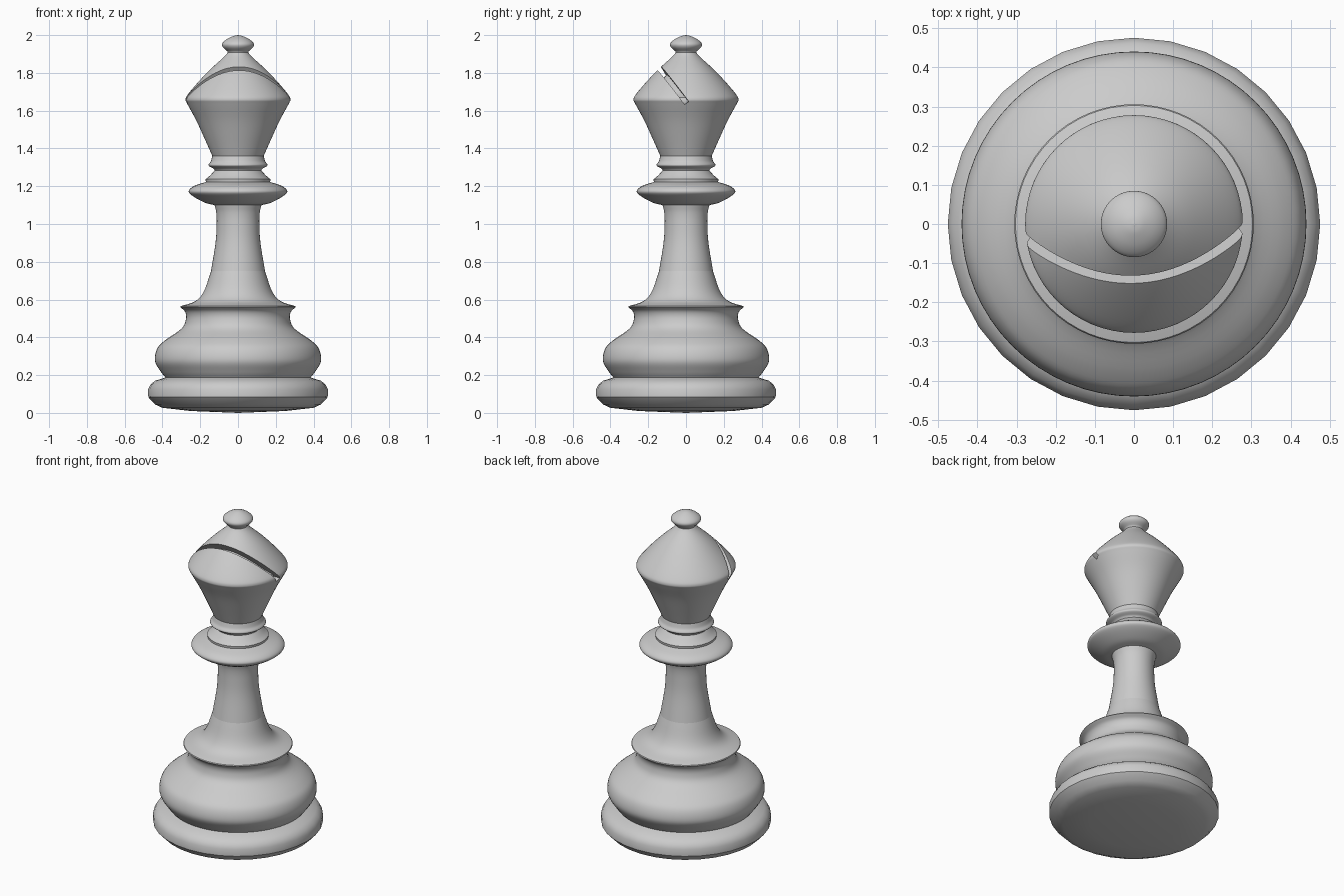
import bpy, bmesh
from math import sin, cos, pi, radians
from mathutils import Vector

if "Cube" in bpy.data.objects:
    bpy.data.objects.remove(bpy.data.objects["Cube"])


def smooth_run(pts, steps=5):
    """Catmull-Rom curve through (radius, height) points."""
    p = [Vector(q) for q in pts]
    p = [2 * p[0] - p[1]] + p + [2 * p[-1] - p[-2]]
    out = []
    for a, b, c, d in zip(p, p[1:], p[2:], p[3:]):
        for i in range(steps):
            t = i / steps
            out.append(0.5 * (2 * b + (c - a) * t + (2 * a - 5 * b + 4 * c - d) * t ** 2
                              + (3 * b - a - 3 * c + d) * t ** 3))
    return out + [p[-2]]


def lathe(name, profile, sides=64):
    """Turn a bottom-to-top profile around z."""
    bm = bmesh.new()
    rings = [[bm.verts.new((max(r, 0) * cos(2 * pi * j / sides), max(r, 0) * sin(2 * pi * j / sides), z))
              for j in range(sides)] for r, z in profile]
    for lo, hi in zip(rings, rings[1:]):
        for j in range(sides):
            k = (j + 1) % sides
            bm.faces.new((lo[j], lo[k], hi[k], hi[j]))
    bmesh.ops.remove_doubles(bm, verts=bm.verts[:], dist=1e-5)
    mesh = bpy.data.meshes.new(name)
    bm.to_mesh(mesh)
    bm.free()
    ob = bpy.data.objects.new(name, mesh)
    bpy.context.collection.objects.link(ob)
    return ob


def activate(ob):
    bpy.ops.object.select_all(action='DESELECT')
    ob.select_set(True)
    bpy.context.view_layer.objects.active = ob


def subtract(ob, cutter):
    """Boolean difference, applied; the cutter is removed."""
    m = ob.modifiers.new("cut", 'BOOLEAN')
    m.operation, m.solver, m.object = 'DIFFERENCE', 'EXACT', cutter
    activate(ob)
    bpy.ops.object.modifier_apply(modifier=m.name)
    bpy.data.objects.remove(cutter)


# Base: faceted foot with slightly convex underside
base = lathe("base", [(0, 0), (.25, .01), (.40, .027), (.44, .045), (.475, .083), (.476, .125),
                      (.463, .15), (.44, .17), (.40, .182), (.385, .188)], 32)

# Lower body: round bulge, neck and flared skirt
lower_body = lathe("lower_body",
                   smooth_run([(.385, .188), (.41, .22), (.44, .275), (.428, .34), (.385, .385),
                               (.30, .445), (.276, .495), (.28, .535), (.306, .56)])
                   + smooth_run([(.303, .565), (.225, .592), (.18, .645), (.143, .75)]))

# Stem
stem = lathe("stem", smooth_run([(.143, .75), (.119, .90), (.113, 1.0), (.115, 1.06), (.124, 1.10)]))

# Collar: disc, step and upper ring
collar = lathe("collar",
               smooth_run([(.124, 1.10), (.175, 1.113), (.24, 1.148), (.261, 1.173),
                           (.235, 1.20), (.17, 1.223)])
               + smooth_run([(.172, 1.237), (.15, 1.255), (.123, 1.283)])
               + smooth_run([(.128, 1.292), (.156, 1.31), (.144, 1.332), (.136, 1.36)]))

# Head with finial
head = lathe("head",
             [(0, 1.36)]
             + smooth_run([(.136, 1.36), (.176, 1.45), (.222, 1.55), (.268, 1.635), (.278, 1.66),
                           (.264, 1.688), (.21, 1.752), (.145, 1.82), (.075, 1.884), (.054, 1.908)])
             + smooth_run([(.056, 1.914), (.08, 1.936), (.083, 1.956), (.06, 1.978),
                           (.025, 1.995), (0, 2.0)]))

# Slanted slot: a slab minus an inner core gives a shallow groove
bpy.ops.mesh.primitive_cube_add(size=1, location=(0, -.10, 1.7655))
slab = bpy.context.object
slab.name = "slot_cutter"
slab.scale = (1, .027, .31)
slab.rotation_euler = (radians(36), 0, radians(2.6))
bpy.ops.object.transform_apply(location=True, rotation=True, scale=True)
core = lathe("slot_core", [(0, 1.4), (.13, 1.4), (.24, 1.65), (.235, 1.67), (.20, 1.69), (0, 1.895)])
subtract(slab, core)
subtract(head, slab)

for part in (base, lower_body, stem, collar, head):
    activate(part)
    bpy.ops.object.shade_smooth_by_angle(angle=radians(40))
